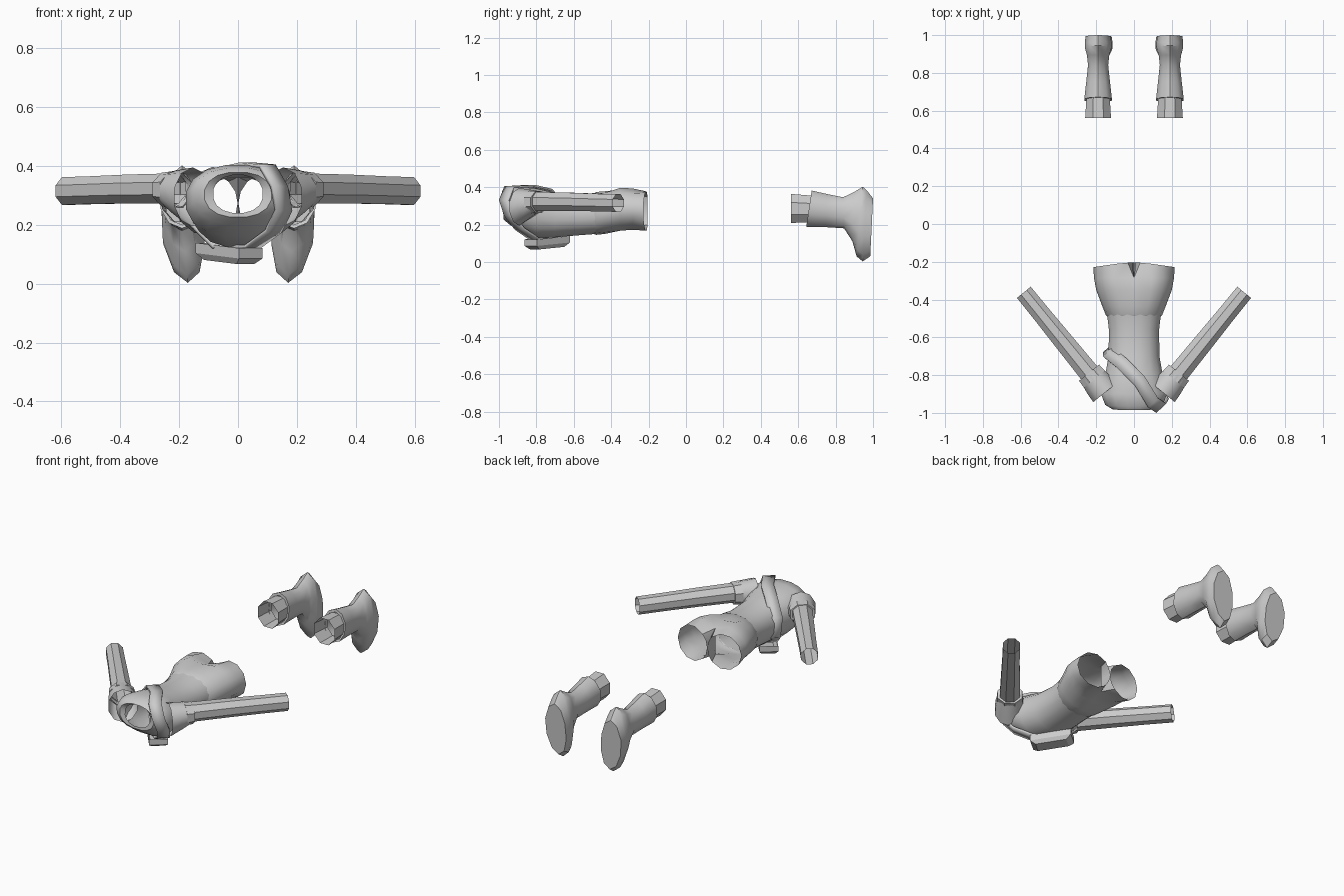
import bpy, bmesh, math
from mathutils import Vector as V

if "Cube" in bpy.data.objects:
    bpy.data.objects.remove(bpy.data.objects["Cube"])


def finish(name, bm, angle=40, thick=0):
    bmesh.ops.remove_doubles(bm, verts=bm.verts, dist=0.0005)
    bmesh.ops.recalc_face_normals(bm, faces=bm.faces)
    me = bpy.data.meshes.new(name)
    bm.to_mesh(me)
    bm.free()
    ob = bpy.data.objects.new(name, me)
    bpy.context.collection.objects.link(ob)
    bpy.ops.object.select_all(action='DESELECT')
    ob.select_set(True)
    bpy.context.view_layer.objects.active = ob
    bpy.ops.object.shade_smooth_by_angle(angle=math.radians(angle))
    if thick:
        m = ob.modifiers.new("thickness", 'SOLIDIFY')
        m.thickness = thick
        m.offset = 0
    return ob


def ring(c, u, v, n, power=1.0):
    """Points of a (super)ellipse with half axes u and v."""
    def p(t):
        return math.copysign(abs(t) ** power, t)
    out = []
    for i in range(n):
        a = 2 * math.pi * (i + 0.5) / n
        out.append(V(c) + V(u) * p(math.cos(a)) + V(v) * p(math.sin(a)))
    return out


def section(x, hw, lo, hi, n, power=1.0):
    """Ring across x, from lo=(y, z) on the front to hi=(y, z) on the back."""
    a, b = V((x, *lo)), V((x, *hi))
    return ring((a + b) / 2, (hw, 0, 0), (b - a) / 2, n, power)


def skin(bm, rows, closed=True, cap=False):
    vs = [[bm.verts.new(p) for p in r] for r in rows]
    n = len(vs[0])
    for a, b in zip(vs, vs[1:]):
        for i in range(n if closed else n - 1):
            j = (i + 1) % n
            bm.faces.new((a[i], a[j], b[j], b[i]))
    if cap:
        bm.faces.new(vs[-1])


# Shirt body, open at neck and hem
bm = bmesh.new()
body = [  # half width, front (y, z), back (y, z)
    (0.145, (-0.48, 0.148), (-0.48, 0.372)),
    (0.135, (-0.56, 0.142), (-0.56, 0.362)),
    (0.137, (-0.70, 0.130), (-0.70, 0.372)),
    (0.155, (-0.80, 0.122), (-0.80, 0.395)),
    (0.180, (-0.885, 0.160), (-0.90, 0.405)),
    (0.155, (-0.945, 0.200), (-0.965, 0.395)),
    (0.115, (-0.975, 0.225), (-0.985, 0.380)),
    (0.085, (-0.975, 0.240), (-0.965, 0.370)),
]
skin(bm, [section(0, hw, lo, hi, 16, 0.88) for hw, lo, hi in body])
finish("shirt_body", bm)

# Sleeves, cuffs and arms follow the same diagonal line
D = V((0.63, 0.776, 0))
NRM = V((0.776, -0.63, 0))
CUFF = V((0.238, -0.787, 0.320))


def arm_part(name, s, stations, n):
    bm = bmesh.new()
    rows = []
    for t, rn, rz, z in stations:
        c = CUFF + D * t
        c.z = z
        r = ring(c, NRM * rn, (0, 0, rz), n)
        rows.append([V((p.x * s, p.y, p.z)) for p in r])
    skin(bm, rows)
    finish(name, bm)


for s, side in ((1, "right"), (-1, "left")):
    arm_part("sleeve_" + side, s, [(-0.135, 0.085, 0.10, 0.295), (-0.08, 0.081, 0.082, 0.307),
                                   (-0.02, 0.070, 0.062, 0.320)], 10)
    arm_part("cuff_" + side, s, [(-0.045, 0.070, 0.062, 0.320), (-0.045, 0.077, 0.066, 0.320),
                                 (0.0, 0.074, 0.062, 0.320), (0.0, 0.058, 0.054, 0.320)], 8)
    arm_part("arm_" + side, s, [(-0.03, 0.060, 0.055, 0.324), (0.20, 0.056, 0.053, 0.322),
                                (0.40, 0.052, 0.051, 0.318), (0.548, 0.051, 0.051, 0.315)], 8)

# Shorts: each half is an open arc that ends in a round leg opening
bm = bmesh.new()
hips = [  # half width, y, z bottom, z top
    (0.142, -0.49, 0.148, 0.368), (0.150, -0.48, 0.145, 0.374),
    (0.168, -0.435, 0.150, 0.378), (0.200, -0.35, 0.158, 0.406),
    (0.212, -0.285, 0.163, 0.402),
]
for s in (1, -1):
    rows = []
    for k, (hw, y, lo, hi) in enumerate(hips):
        row = []
        for i in range(9):
            a = math.radians(-90 + 22.5 * i)
            # centre line sinks in towards the crotch
            dip = 0.02 * max(0, k - 2) if i in (0, 8) else 0
            z = (lo + hi) / 2 + ((hi - lo) / 2 - dip) * math.sin(a)
            x = hw * abs(math.cos(a)) ** 0.85 if i not in (0, 8) else 0
            row.append(V((s * x, y, z)))
        rows.append(row)

    def leg_point(deg):
        a = math.radians(deg)
        x = 0.108 + 0.107 * math.cos(a)
        return V((s * x, -0.205 - 0.14 * max(0, x - 0.05) * (x > 0.05), 0.272 + 0.107 * math.sin(a)))
    rows.append([leg_point(-135 + 33.75 * i) for i in range(9)])
    skin(bm, rows, closed=False)
    # inner thigh wall
    top, bot = rows[-2][8], rows[-2][0]
    skin(bm, [[top.lerp(bot, i / 4) for i in range(5)],
              [leg_point(135 + 22.5 * i) for i in range(5)]], closed=False)
finish("shorts", bm)

# Boots with lower-leg tubes
boot = [  # half width, front (y, z), back (y, z)
    (0.064, (0.650, 0.200), (0.670, 0.365)),
    (0.077, (0.643, 0.188), (0.672, 0.382)),
    (0.066, (0.750, 0.186), (0.755, 0.363)),
    (0.056, (0.845, 0.180), (0.840, 0.346)),
    (0.062, (0.890, 0.110), (0.895, 0.372)),
    (0.074, (0.912, 0.030), (0.945, 0.402)),
    (0.074, (0.945, 0.003), (0.965, 0.385)),
    (0.070, (0.985, 0.030), (1.000, 0.340)),
]
for s, side in ((1, "right"), (-1, "left")):
    x = 0.19 * s
    bm = bmesh.new()
    rows = [section(x, hw, lo, hi, 10) for hw, lo, hi in boot]
    for r in rows[4:]:  # toes turn slightly inward and narrow at the arch
        for p in r:
            p.x -= s * 0.02 * max(0, (0.2 - p.z) / 0.2)
    skin(bm, rows, cap=True)
    finish("boot_" + side, bm)
    bm = bmesh.new()
    skin(bm, [section(x, 0.074, (0.562, 0.203), (0.562, 0.370), 8),
              section(x, 0.066, (0.680, 0.205), (0.680, 0.360), 8)])
    finish("lower_leg_" + side, bm)

# Diagonal strap over one shoulder, as a closed ribbon
path = [(0.14, -0.972, 0.33), (0.10, -0.945, 0.40), (0.03, -0.83, 0.406),
        (-0.06, -0.74, 0.385), (-0.135, -0.68, 0.31), (-0.135, -0.66, 0.20),
        (-0.06, -0.735, 0.126), (0.05, -0.815, 0.126), (0.12, -0.89, 0.178),
        (0.155, -0.945, 0.25)]
half = V((0.026, 0.024, 0))
bm = bmesh.new()
skin(bm, [[V(p) - half for p in path], [V(p) + half for p in path]])
finish("shoulder_strap", bm, thick=0.012)

# Pouch on the chest, lined up with the strap
bm = bmesh.new()
L, W = V((0.64, -0.77, -0.08)), V((0.77, 0.64, 0))
c = V((-0.03, -0.742, 0.13))
rows = []
for k, z in ((1.0, 0.0), (1.0, -0.035), (0.75, -0.056)):
    rows.append([c + L * (0.115 * a * k) + W * (0.052 * b * k) + V((0, 0, z))
                 for a, b in ((-1, -1), (1, -1), (1, 1), (-1, 1))])
skin(bm, rows, cap=True)
finish("chest_pouch", bm, angle=20)
